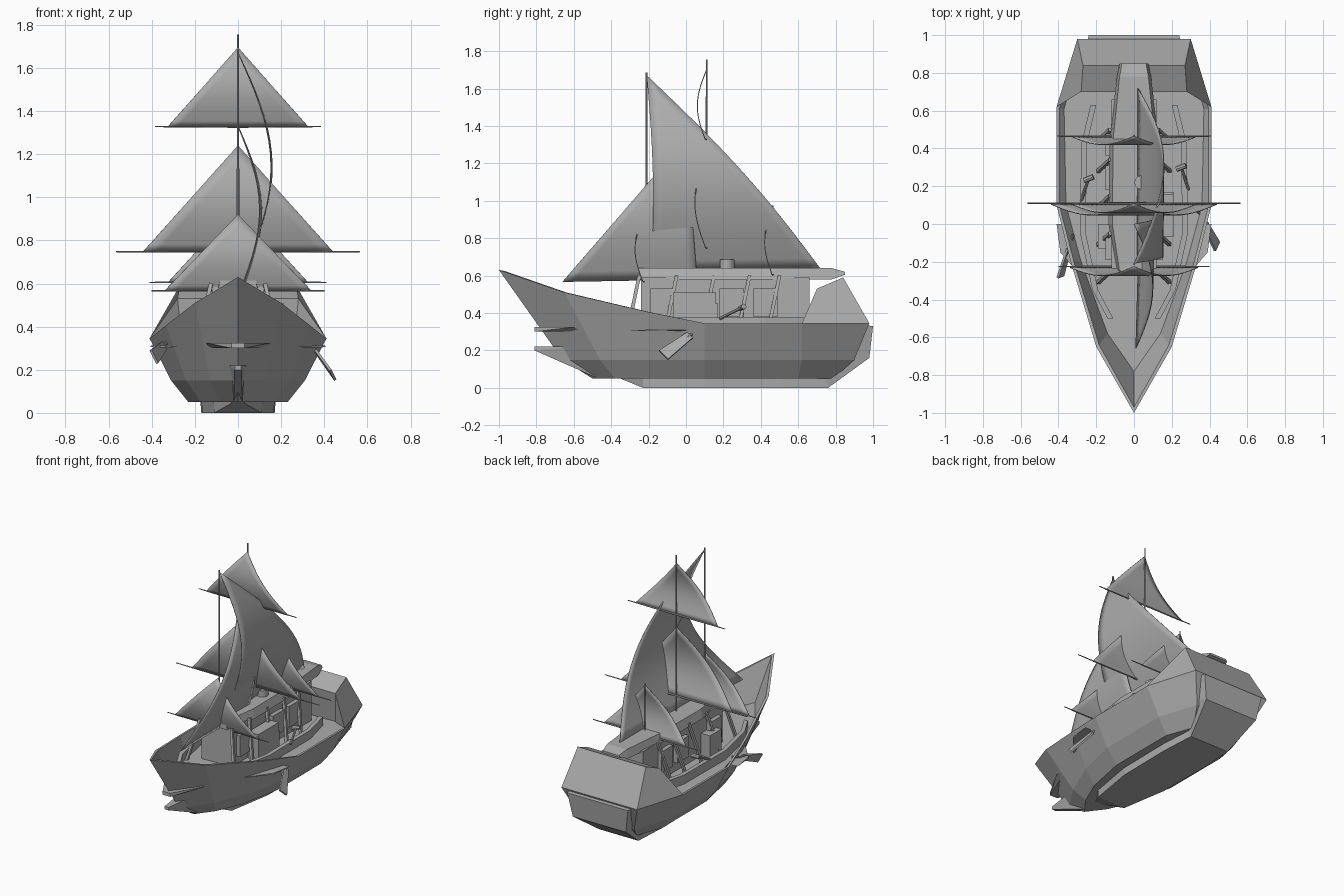
import bpy, bmesh, math
from mathutils import Vector

if "Cube" in bpy.data.objects:
    bpy.data.objects.remove(bpy.data.objects["Cube"])

grey = bpy.data.materials.new("plain grey")
grey.diffuse_color = (0.42, 0.42, 0.42, 1)
grey.use_nodes = True
grey.node_tree.nodes["Principled BSDF"].inputs["Base Color"].default_value = grey.diffuse_color


def finish(name, bm, smooth=False, thick=0):
    bmesh.ops.recalc_face_normals(bm, faces=bm.faces)
    me = bpy.data.meshes.new(name)
    bm.to_mesh(me)
    bm.free()
    me.materials.append(grey)
    ob = bpy.data.objects.new(name, me)
    bpy.context.collection.objects.link(ob)
    for p in me.polygons:
        p.use_smooth = smooth
    if thick:
        m = ob.modifiers.new("thickness", 'SOLIDIFY')
        m.thickness, m.offset = thick, 0
    return ob


def loft(name, rings, closed=True, caps=(True, True)):
    """Skin a list of equal-length rings of points."""
    bm = bmesh.new()
    vs = [[bm.verts.new(p) for p in r] for r in rings]
    n = len(vs[0])
    for a, b in zip(vs, vs[1:]):
        for i in range(n if closed else n - 1):
            j = (i + 1) % n
            bm.faces.new((a[i], a[j], b[j], b[i]))
    if caps[0]:
        bm.faces.new(vs[0])
    if caps[1]:
        bm.faces.new(vs[-1])
    return finish(name, bm)


def hull_of(name, pts):
    """Convex solid around points."""
    bm = bmesh.new()
    for p in pts:
        bm.verts.new(p)
    bmesh.ops.convex_hull(bm, input=bm.verts)
    return finish(name, bm)


def box(name, x0, x1, y0, y1, z0, z1):
    return hull_of(name, [(x, y, z) for x in (x0, x1) for y in (y0, y1) for z in (z0, z1)])


def bar(name, p, q, r1, r2=None, sides=8):
    p, q = Vector(p), Vector(q)
    bm = bmesh.new()
    bmesh.ops.create_cone(bm, cap_ends=True, segments=sides, radius1=r1,
                          radius2=r1 if r2 is None else r2, depth=(q - p).length)
    rot = (q - p).to_track_quat('Z', 'Y').to_matrix()
    for v in bm.verts:
        v.co = rot @ v.co + (p + q) / 2
    return finish(name, bm)


def sail(name, a, b, c, bulge, edge=0, n=14):
    """Triangle a (apex), b-c (foot), bent by height along the bulge vector."""
    a, b, c, bulge = Vector(a), Vector(b), Vector(c), Vector(bulge)
    bm = bmesh.new()
    rows = []
    for i in range(n + 1):
        t = i / n
        s = math.sin(math.pi * t)
        row = []
        for j in range(i + 1):
            u = j / i if i else 0
            p = a.lerp(b.lerp(c, u), t) + bulge * s + Vector((0, edge * s * u, 0))
            row.append(bm.verts.new(p))
        rows.append(row)
    for r, q in zip(rows, rows[1:]):
        for j in range(len(r)):
            bm.faces.new((r[j], q[j], q[j + 1]))
            if j + 1 < len(r):
                bm.faces.new((r[j], q[j + 1], r[j + 1]))
    return finish(name, bm, True, 0.005)


def ring(half):
    """Bow point followed by starboard points, mirrored to port."""
    return half + [(-x, y, z) for x, y, z in reversed(half[1:])]


# hull: bottom, chine, rim, inner rim, deck
rim = [(0, -1, .63), (.2, -.65, .51), (.335, -.2, .405), (.41, .1, .345), (.41, .62, .345), (.30, .98, .345)]
bottom = [(0, -.5, .05), (.09, -.38, .05), (.17, -.2, .05), (.23, .1, .05), (.23, .6, .05), (.16, .79, .05)]
chine = [(0, -.66, .15), (.13, -.46, .15), (.24, -.2, .15), (.31, .1, .15), (.31, .62, .15), (.22, .9, .15)]
inner = [(0, -.97, .625), (.185, -.64, .51), (.32, -.195, .405), (.395, .1, .345), (.395, .61, .345), (.29, .965, .345)]
deck = [(0, -.78, .36), (.14, -.58, .33), (.28, -.2, .31), (.36, .1, .31), (.37, .61, .31), (.27, .95, .31)]
loft("hull", [ring(r) for r in (bottom, chine, rim, inner, deck)])

# raised stern
bm = bmesh.new()
half = [(.41, .62, .345), (.30, .98, .345), (.27, .84, .59), (.28, .70, .53), (.26, .73, .31)]
A, B = ([bm.verts.new((s * x, y, z)) for x, y, z in half] for s in (1, -1))
for S in (A, B):
    bm.faces.new(S[:4])
    bm.faces.new((S[0], S[3], S[4]))
for i in (1, 2, 3):
    bm.faces.new((A[i], A[i + 1], B[i + 1], B[i]))
finish("raised_stern", bm)

# keel shell running along the bottom and up the transom
outer = [(.03, -.34, .045), (.11, -.23, 0), (.165, .1, 0), (.17, .5, 0), (.155, .76, 0), (.21, .98, .16), (.24, 1, .33)]
upper = [(-.36, .055), (-.23, .06), (.1, .06), (.5, .06), (.74, .06), (.9, .19), (.96, .335)]
loft("keel_shell", [[(-x, y, z), (x, y, z), (x * 1.03, v, w), (-x * 1.03, v, w)]
                    for (x, y, z), (v, w) in zip(outer, upper)])

# bow beaks
hull_of("upper_beak", [(s * x, y, z) for s in (1, -1) for x, y, z in
                       ((.03, -.81, .325), (.03, -.81, .30), (.15, -.60, .325), (.13, -.56, .30))])
hull_of("lower_beak", [(s * x, y, z) for s in (1, -1) for x, y, z in
                       ((.015, -.81, .22), (.015, -.81, .20), (.045, -.6, .22), (.02, -.48, .055))])

# deck rails, hull strips, leaning cabin posts
for s, side in ((1, "right"), (-1, "left")):
    path = [(.23, .63), (.28, .42), (.285, -.05), (.22, -.35), (.14, -.5)]
    loft(side + "_deck_rail", [[(s * x, y, .30), (s * x, y, .375), (s * (x - .03), y, .375), (s * (x - .03), y, .30)]
                               for x, y in path])
    hull_of(side + "_hull_strip", [(s * x, y, z) for x, y, z in
                                   ((.26, -.3, .305), (.39, -.15, .315), (.41, 0, .31), (.39, -.15, .303),
                                    (.34, 0, .305), (.28, -.15, .305))])
    for y in (-.25, -.05, .15, .34, .5):
        bar(side + "_cabin_post", (s * .19, y - .06, .31), (s * .125, y, .6), .013, sides=4)
    # window plates between the posts
    for y in (-.19, .18, .36):
        box(side + "_wall_panel", s * .115, s * .15, y, y + .13, .38, .53)

# cabin wall and canopy roof
box("cabin", -.12, .12, -.24, .66, .30, .59)
roof = [(-.25, .09, .58, .64), (0, .135, .58, .64), (.45, .13, .58, .64), (.78, .09, .58, .64), (.85, .075, .605, .62)]
loft("canopy_roof", [[(-x, y, a), (x, y, a), (x * .85, y, b), (-x * .85, y, b)] for y, x, a, b in roof])
bar("chimney", (.04, .22, .62), (.04, .22, .685), .038, sides=12)

# crates
box("large_crate", .13, .21, -.07, .16, .30, .51)
box("small_crate", .15, .21, .08, .17, .30, .45)
box("left_crate", -.19, -.1, -.13, 0, .30, .47)

# mallet-shaped levers
for x, y, s in ((.25, .20, 1), (-.24, .14, -1)):
    bar("lever", (x + s * .04, y - .02, .37), (x, y + .1, .43), .008)
    bar("lever_head", (x - .025, y + .09, .425), (x + .025, y + .11, .435), .015)


def oar(name, p, q, w0, w1):
    """Flat tapered blade with a short shaft."""
    p, q = Vector(p), Vector(q)
    d = (q - p).normalized()
    side = d.cross(Vector((1, 0, .5))).normalized()
    nrm = d.cross(side)
    hull_of(name + "_blade", [c + side * w * a + nrm * b for c, w in ((p, w0), (q, w1))
                              for a in (1, -1) for b in (.006, -.006)])
    bar(name + "_shaft", p - d * .08, p + d * .02, .008)


oar("right_oar", (.365, .02, .28), (.44, -.12, .175), .022, .035)
oar("left_oar", (-.345, -.13, .31), (-.39, -.28, .26), .022, .035)

# masts
bar("main_mast", (0, .11, .3), (0, .11, 1.755), .007, .004)
bar("fore_mast", (0, -.212, .3), (0, -.212, 1.685), .007, .005)
bar("aft_mast", (0, .465, .3), (0, .465, .975), .007, .004)

# cross sails with their yards: y, apex, foot, half foot, half yard, belly
for name, y, top, low, w, yard, belly in (
        ("top", .108, 1.695, 1.328, .325, .385, .045),
        ("main", .11, 1.24, .748, .44, .565, .06),
        ("fore", -.225, .92, .567, .34, .40, .045),
        ("aft", .465, .96, .605, .325, .41, .042)):
    sail(name + "_cross_sail", (0, y, top), (-w, y - .005, low), (w, y - .005, low), (0, -belly, 0))
    for s in (1, -1):
        bar(name + "_yard", (0, y, low), (s * yard, y, low), .006, .003)

# big fore-and-aft sails bellied to the right
sail("great_sail", (0, -.21, 1.67), (.01, -.185, .62), (.02, .72, .635), (.148, .02, 0), .03, 18)
sail("jib_sail", (0, .0, 1.33), (.01, -.66, .567), (.03, .06, .58), (.095, 0, 0))
